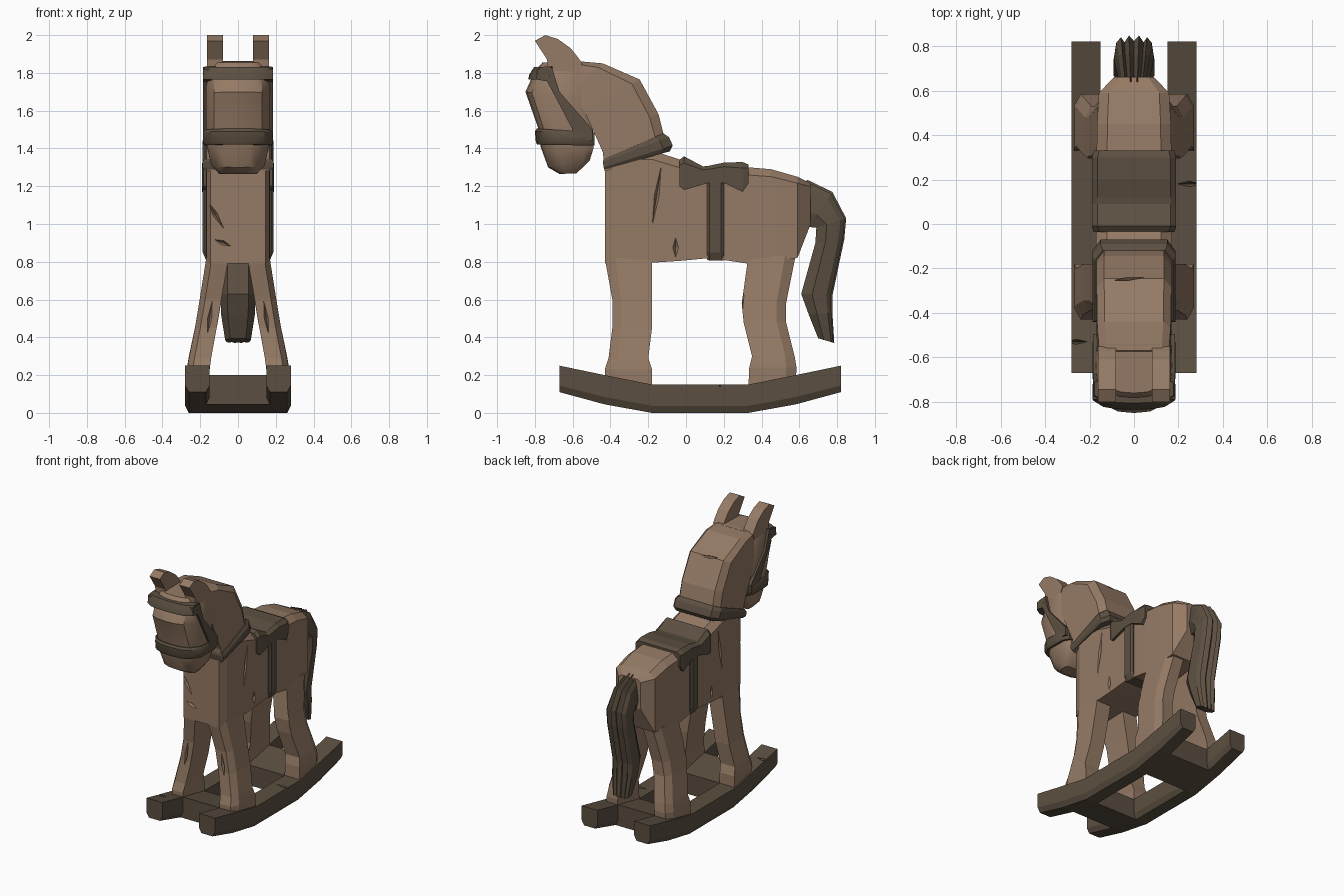
import bpy, bmesh
from mathutils import Vector

if "Cube" in bpy.data.objects:
    bpy.data.objects.remove(bpy.data.objects["Cube"])


def material(name, rgb):
    m = bpy.data.materials.new(name)
    m.diffuse_color = (*rgb, 1)
    m.use_nodes = True
    m.node_tree.nodes["Principled BSDF"].inputs["Base Color"].default_value = m.diffuse_color
    return m


LIGHT = material("light_wood", (0.30, 0.195, 0.13))
DARK = material("dark_wood", (0.105, 0.078, 0.052))


def loft(name, rings, mat):
    """Bridge rings of points and close both ends."""
    bm = bmesh.new()
    vr = [[bm.verts.new(p) for p in r] for r in rings]
    n = len(vr[0])
    for a, b in zip(vr, vr[1:]):
        for i in range(n):
            j = (i + 1) % n
            bm.faces.new((a[i], a[j], b[j], b[i]))
    bm.faces.new(vr[0])
    bm.faces.new(vr[-1])
    bmesh.ops.recalc_face_normals(bm, faces=bm.faces)
    me = bpy.data.meshes.new(name)
    bm.to_mesh(me)
    bm.free()
    me.materials.append(mat)
    ob = bpy.data.objects.new(name, me)
    bpy.context.collection.objects.link(ob)
    return ob


def ring(sec, f, b, w, xc=0.0, side=1):
    """Section points (u, s): u across the width, s from point f to point b in the yz plane."""
    return [(side * (xc + u * w), f[0] + (b[0] - f[0]) * s, f[1] + (b[1] - f[1]) * s) for u, s in sec]


def sym(half):
    """Mirror the right half of a section."""
    return half + [(-u, s) for u, s in reversed(half) if u > 0]


def along_y(name, sec, rows, mat, xc=0.0, side=1):
    """Rows of (y, top, bottom, half width)."""
    return loft(name, [ring(sec, (y, t), (y, b), w, xc, side) for y, t, b, w in rows], mat)


def prism(name, prof, x0, x1, mat):
    return loft(name, [[(x, y, z) for y, z in prof] for x in (x0, x1)], mat)


def smooth(ob, angle=0.6):
    bpy.ops.object.select_all(action='DESELECT')
    ob.select_set(True)
    bpy.context.view_layer.objects.active = ob
    bpy.ops.object.shade_smooth_by_angle(angle=angle)


def gouge(ob, loc, along, normal, length, width, depth=0.025):
    """Carve a spindle-shaped crack into a part."""
    a, n = Vector(along).normalized(), Vector(normal).normalized()
    s, c = a.cross(n), Vector(loc)
    mid = [c + s * width / 2, c + n * depth, c - s * width / 2, c - n * depth]
    ends = [[c + a * k * length / 2 + (p - c) * 0.05 for p in mid] for k in (-1, 1)]
    cut = loft("crack_cutter", [ends[0], mid, ends[1]], DARK)
    cut.hide_render = True
    cut.hide_set(True)
    m = ob.modifiers.new("crack", 'BOOLEAN')
    m.operation = 'DIFFERENCE'
    m.solver = 'EXACT'
    m.object = cut


# Rockers and cross bars
rock_sec = [(-1, 0), (1, 0), (1, .75), (.7, 1), (-.7, 1), (-1, .75)]
rock = [(-.67, .25, .11), (-.43, .20, .045), (-.18, .15, 0), (.33, .15, 0), (.58, .20, .045), (.82, .25, .11)]
rockers = [along_y(f"rocker_{n}", rock_sec, [(*r, .065) for r in rock], DARK, .215, s)
           for n, s in (("right", 1), ("left", -1))]
box = [(-1, 0), (1, 0), (1, 1), (-1, 1)]
along_y("front_cross_bar", box, [(*r, .17) for r in rock[1:3]], DARK)
along_y("back_cross_bar", box, [(*r, .17) for r in rock[3:5]], DARK)

# Body
body_sec = sym([(.72, 0), (1, .08), (1, 1)])
body = along_y("body", body_sec, [
    (-.43, 1.36, .79, .145), (-.37, 1.39, .79, .168), (-.18, 1.39, .795, .17), (-.03, 1.34, .805, .17),
    (.13, 1.28, .82, .17), (.33, 1.30, .79, .168), (.45, 1.29, .80, .166), (.59, 1.25, .82, .158),
    (.66, 1.215, 1.0, .09)], LIGHT)

# Legs: rows of (z, front y, back y, inner x, outer x)
front = [(.82, -.43, -.18, .05, .168), (.60, -.39, -.18, .088, .203), (.45, -.39, -.18, .113, .228),
         (.29, -.41, -.20, .142, .26), (.23, -.43, -.18, .15, .27), (.13, -.43, -.18, .15, .27)]
back = [(.83, .58, .33, .05, .165), (.58, .53, .295, .09, .205), (.48, .53, .305, .107, .222),
        (.30, .575, .35, .142, .26), (.24, .585, .335, .15, .27), (.13, .58, .33, .15, .27)]
leg_sec = [(-1, 0), (.5, 0), (1, .22), (1, 1), (-1, 1)]
legs = {}
for part, rows in (("front_leg", front), ("back_leg", back)):
    for n, s in (("right", 1), ("left", -1)):
        legs[part, n] = loft(f"{part}_{n}", [ring(leg_sec, (f, z), (b, z), (o - i) / 2, (o + i) / 2, s)
                                             for z, f, b, i, o in rows], LIGHT)

# Neck
neck_sec = sym([(1, 0), (1, .86), (.8, 1)])
neck = loft("neck", [ring(neck_sec, f, b, w) for f, b, w in (
    ((-.43, 1.28), (-.09, 1.39), .168), ((-.44, 1.38), (-.115, 1.46), .168), ((-.48, 1.47), (-.145, 1.58), .168),
    ((-.54, 1.60), (-.245, 1.765), .168), ((-.62, 1.70), (-.44, 1.85), .165),
    ((-.68, 1.76), (-.57, 1.862), .155))], LIGHT)

# Head
head_sec = sym([(0, 0), (.42, .02), (.75, .10), (1, .33), (1, .85), (.85, 1)])
smooth(loft("head", [ring(head_sec, f, b, w) for f, b, w in (
    ((-.76, 1.855), (-.54, 1.86), .14), ((-.80, 1.81), (-.53, 1.80), .165), ((-.85, 1.70), (-.51, 1.65), .17),
    ((-.78, 1.50), (-.49, 1.47), .17), ((-.77, 1.41), (-.49, 1.40), .162), ((-.73, 1.30), (-.51, 1.335), .142),
    ((-.67, 1.265), (-.58, 1.268), .10))], LIGHT))

# Ears
ear = [(-.80, 1.97), (-.745, 2.0), (-.68, 1.98), (-.61, 1.93), (-.57, 1.88), (-.55, 1.85), (-.57, 1.80),
       (-.73, 1.80), (-.735, 1.87)]
for n, s in (("right", 1), ("left", -1)):
    prism(f"ear_{n}", ear, s * .08, s * .163, LIGHT)

# Bridle
for name, rings in (
        ("nose_band", (((-.788, 1.42), (-.485, 1.415), .178), ((-.795, 1.435), (-.485, 1.425), .186),
                       ((-.80, 1.49), (-.485, 1.475), .186), ((-.79, 1.505), (-.485, 1.485), .178))),
        ("brow_band", (((-.835, 1.765), (-.71, 1.765), .184), ((-.83, 1.79), (-.70, 1.79), .186),
                       ((-.805, 1.83), (-.70, 1.835), .178)))):
    smooth(loft(name, [ring(head_sec, f, b, w) for f, b, w in rings], DARK))
cheek = [(-.79, 1.82), (-.71, 1.83), (-.67, 1.70), (-.495, 1.50), (-.495, 1.44), (-.60, 1.44), (-.60, 1.50),
         (-.735, 1.755), (-.79, 1.765)]
for n, s in (("right", 1), ("left", -1)):
    prism(f"cheek_strap_{n}", cheek, s * .14, s * .185, DARK)

# Collar
loft("collar", [ring(neck_sec, f, b, w) for f, b, w in (
    ((-.432, 1.288), (-.085, 1.385), .176), ((-.436, 1.30), (-.07, 1.415), .187),
    ((-.44, 1.33), (-.09, 1.46), .187), ((-.436, 1.345), (-.12, 1.48), .176))], DARK)

# Saddle and girth strap
saddle_sec = sym([(.86, 0), (1, .2), (1, 1)])
along_y("saddle", saddle_sec, [
    (-.035, 1.34, 1.20, .182), (-.01, 1.358, 1.18, .19), (.09, 1.305, 1.21, .19), (.12, 1.308, 1.218, .19),
    (.20, 1.325, 1.218, .19), (.30, 1.328, 1.17, .19), (.33, 1.315, 1.215, .182)], DARK)
along_y("girth_strap", sym([(1, 0), (1, .9), (.9, 1)]), [
    (.11, 1.25, .812, .176), (.125, 1.25, .806, .187), (.185, 1.25, .806, .187), (.20, 1.25, .806, .176)], DARK)

# Tail with carved strands
tail_sec = sym([(.6, 0), (1, .35), (.88, .8), (.65, .95), (.48, .80), (.25, 1), (0, .84)])
loft("tail", [ring(tail_sec, f, b, w) for f, b, w in (
    ((.60, 1.0), (.64, 1.235), .06), ((.645, .985), (.775, 1.17), .08), ((.69, .98), (.848, 1.03), .09),
    ((.685, .90), (.838, .92), .092), ((.61, .63), (.775, .62), .092), ((.65, .52), (.775, .53), .09),
    ((.70, .395), (.785, .37), .068))], DARK)

# Cracks in the wood
X, Y, Z = Vector((1, 0, 0)), Vector((0, 1, 0)), Vector((0, 0, 1))
for s, n in ((1, "right"), (-1, "left")):
    gouge(body, (s * .17, -.155, 1.15), Z + Y * .15, X, .30, .025)
    gouge(body, (s * .17, -.055, .875), Z, X, .10, .03)
    gouge(legs["back_leg", n], (s * .21, .30, .62), Z, X, .14, .025)
    gouge(legs["front_leg", n], (s * .15, -.39, .50), Z + X * s * -.15, Y, .18, .022)
gouge(body, (-.12, -.43, 1.05), Z - X * .6, Y, .17, .025)
gouge(body, (-.08, -.43, .90), X - Z * .4, Y, .09, .025)
gouge(neck, (-.03, -.25, 1.76), X + Y * .15, Y * .5 + Z, .20, .022)
gouge(rockers[0], (.25, .18, .15), X, Z, .11, .025)
gouge(rockers[1], (-.26, -.53, .22), X, Z, .10, .025)
